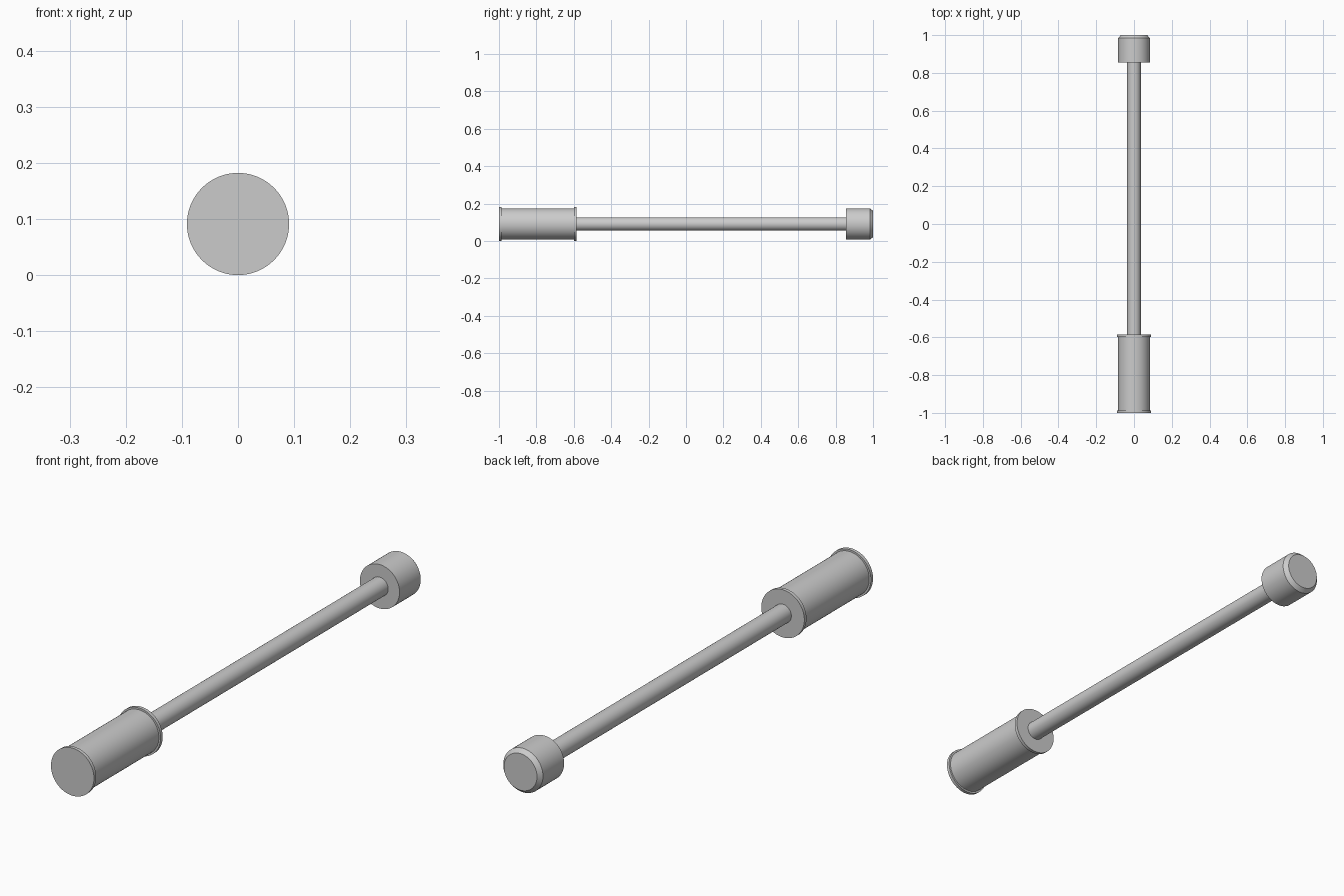
import bpy
import bmesh
import math
from mathutils import Matrix

cube = bpy.data.objects.get("Cube")
if cube:
    bpy.data.objects.remove(cube, do_unlink=True)

AXIS_Z = 0.091
SEGMENTS = 64

grey = bpy.data.materials.new("plain_grey")
grey.use_nodes = True
colour = (0.6, 0.6, 0.6, 1)
grey.diffuse_color = colour
grey.node_tree.nodes["Principled BSDF"].inputs["Base Color"].default_value = colour


def turned_part(name, profile):
    """Closed solid turned around the long axis from (y, radius) points."""
    bm = bmesh.new()
    rings = []
    for y, radius in profile:
        place = Matrix.Translation((0, y, AXIS_Z)) @ Matrix.Rotation(math.pi / 2, 4, 'X')
        ring = bmesh.ops.create_circle(bm, segments=SEGMENTS, radius=radius, matrix=place)
        rings.append(ring["verts"])
    for a, b in zip(rings, rings[1:]):
        for i in range(SEGMENTS):
            j = (i + 1) % SEGMENTS
            bm.faces.new((a[i], a[j], b[j], b[i]))
    bm.faces.new(rings[0])
    bm.faces.new(rings[-1])
    bmesh.ops.recalc_face_normals(bm, faces=bm.faces)
    mesh = bpy.data.meshes.new(name)
    bm.to_mesh(mesh)
    bm.free()
    mesh.materials.append(grey)
    obj = bpy.data.objects.new(name, mesh)
    bpy.context.collection.objects.link(obj)
    bpy.ops.object.select_all(action='DESELECT')
    obj.select_set(True)
    bpy.context.view_layer.objects.active = obj
    bpy.ops.object.shade_smooth_by_angle(angle=math.radians(30))


# Grip with a thin raised flange at each end
GRIP_R, FLANGE_R, FLANGE_W = 0.084, 0.091, 0.013
front, back = -1.0, -0.585
turned_part("grip", [
    (front, FLANGE_R), (front + FLANGE_W, FLANGE_R),
    (front + FLANGE_W, GRIP_R), (back - FLANGE_W, GRIP_R),
    (back - FLANGE_W, FLANGE_R), (back, FLANGE_R)])

# Slender rod, sunk a little into both ends
turned_part("rod", [(back - 0.02, 0.036), (0.88, 0.036)])

# End cap with a chamfered outer rim
turned_part("end_cap", [(0.856, 0.084), (0.984, 0.084), (1.0, 0.07)])
